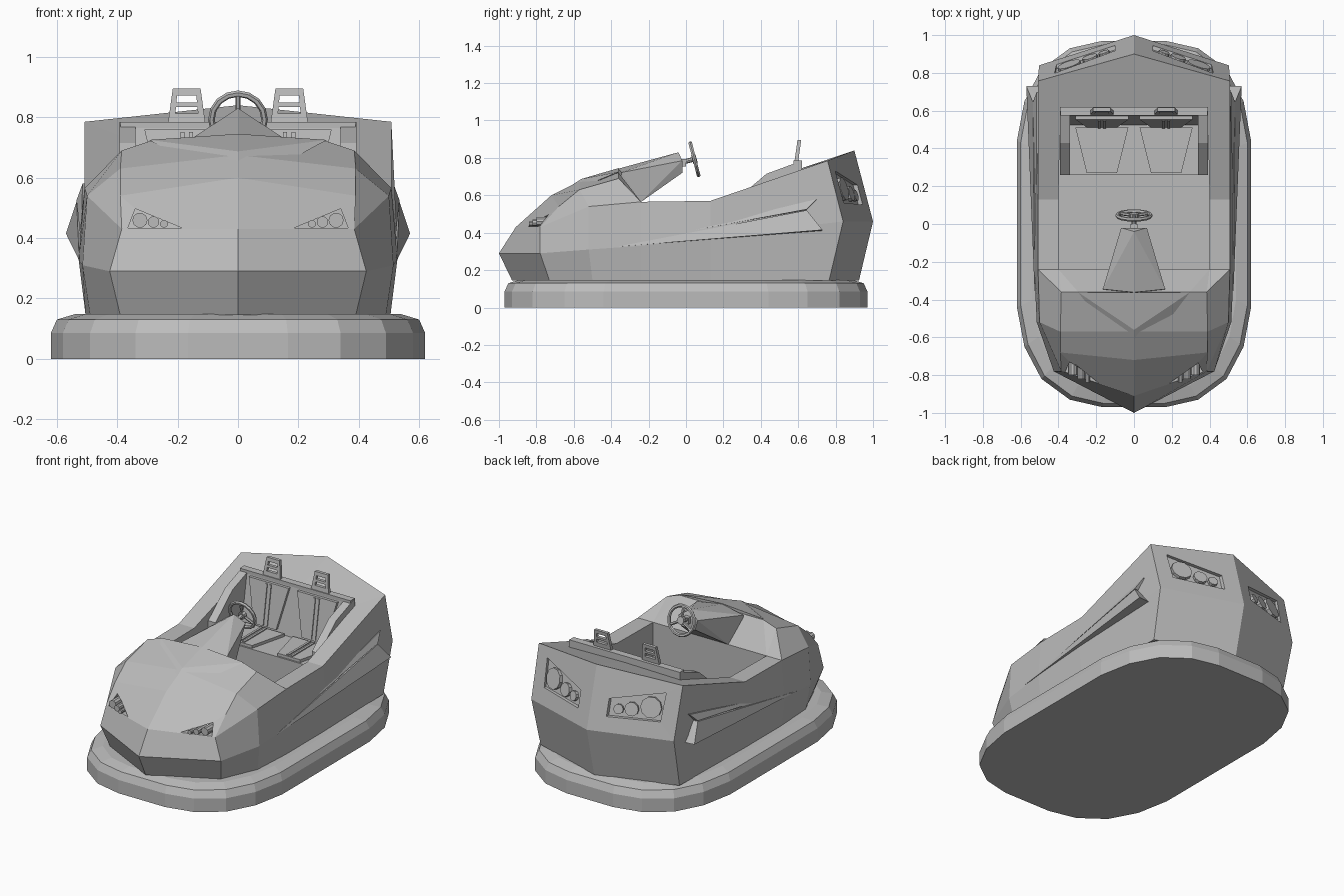
import bpy, bmesh
from math import radians, sin, cos, pi
from mathutils import Vector, Matrix

cube = bpy.data.objects.get("Cube")
if cube:
    bpy.data.objects.remove(cube)

grey = bpy.data.materials.new("plain_grey")
grey.use_nodes = True
grey.diffuse_color = (0.5, 0.5, 0.5, 1)
grey.node_tree.nodes["Principled BSDF"].inputs["Base Color"].default_value = (0.5, 0.5, 0.5, 1)


def finish(name, bm):
    bmesh.ops.remove_doubles(bm, verts=bm.verts, dist=0.0005)
    bmesh.ops.recalc_face_normals(bm, faces=bm.faces)
    me = bpy.data.meshes.new(name)
    bm.to_mesh(me)
    bm.free()
    me.materials.append(grey)
    ob = bpy.data.objects.new(name, me)
    bpy.context.collection.objects.link(ob)
    return ob


def flip(p):
    return (-p[0], p[1], p[2])


def half_mesh(name, faces):
    """Mesh from the faces of one half, mirrored across x."""
    bm = bmesh.new()
    for f in faces:
        bm.faces.new([bm.verts.new(p) for p in f])
        bm.faces.new([bm.verts.new(flip(p)) for p in reversed(f)])
    return finish(name, bm)


def hull(name, pts, both=False):
    bm = bmesh.new()
    for p in pts:
        bm.verts.new(p)
        if both:
            bm.verts.new(flip(p))
    out = bmesh.ops.convex_hull(bm, input=bm.verts)
    spare = [v for v in out["geom_interior"] if isinstance(v, bmesh.types.BMVert)]
    bmesh.ops.delete(bm, geom=spare, context="VERTS")
    bmesh.ops.dissolve_limit(bm, angle_limit=0.01, verts=bm.verts, edges=bm.edges)
    return finish(name, bm)


def pair(name, pts):
    return [hull("left_" + name, pts), hull("right_" + name, [flip(p) for p in pts])]


def box(x0, x1, y0, y1, z0, z1):
    return [(x, y, z) for x in (x0, x1) for y in (y0, y1) for z in (z0, z1)]


def rod(p, q, r, n=10):
    """Points of a cylinder between p and q, for hull()."""
    p, q = Vector(p), Vector(q)
    rot = (q - p).to_track_quat("Z", "Y")
    ring = [rot @ Vector((r * cos(2 * pi * i / n), r * sin(2 * pi * i / n), 0)) for i in range(n)]
    return [tuple(c + v) for c in (p, q) for v in ring]


# Rubber bumper: stacked rings
side = [(0.165, 0.97), (0.34, 0.93), (0.49, 0.82), (0.58, 0.65), (0.62, 0.44)]
outline = [(x, -y) for x, y in side] + [(x, y) for x, y in reversed(side)]
outline += [(-x, y) for x, y in reversed(outline)]
bm = bmesh.new()
rings = []
for inset, z in ((0, 0), (0, 0.085), (0.02, 0.13), (0.08, 0.148)):
    rings.append([bm.verts.new((x * (1 - inset / 0.62), y * (1 - inset / 0.97), z)) for x, y in outline])
n = len(outline)
for a, b in zip(rings, rings[1:]):
    for i in range(n):
        bm.faces.new((a[i], a[(i + 1) % n], b[(i + 1) % n], b[i]))
bm.faces.new(rings[0])
bm.faces.new(rings[-1])
finish("bumper", bm)

# Body shell: columns run from the nose round the side to the tail
low = [(x, y, 0.145) for x, y in
       ((0, -0.93), (0.39, -0.73), (0.49, -0.5), (0.505, -0.24), (0.505, 0.13), (0.49, 0.765), (0, 0.925))]
belt = [(0, -1, 0.29), (0.425, -0.78, 0.29), (0.515, -0.52, 0.31), (0.528, -0.24, 0.33),
        (0.528, 0.13, 0.38), (0.503, 0.84, 0.46), (0, 1, 0.46)]
top = [(0, -0.91, 0.43), (0.385, -0.78, 0.43), (0.5, -0.52, 0.54), (0.508, -0.24, 0.565),
       (0.508, 0.13, 0.57), (0.508, 0.757, 0.785), (0, 0.9, 0.84)]
faces = [low]
for a, b in ((low, belt), (belt, top)):
    faces += [(a[i], a[i + 1], b[i + 1], b[i]) for i in range(6)]
m0, m1 = (0, -0.72, 0.60), (0.39, -0.68, 0.54)
h0, h1 = (0, -0.57, 0.675), (0.39, -0.57, 0.63)
r0, r1, r2 = (0, -0.36, 0.72), (0.295, -0.36, 0.72), (0.385, -0.36, 0.69)
rim = [(0, -0.24, 0.565), (0.40, -0.24, 0.565), (0.40, 0.13, 0.57), (0.39, 0.62, 0.738), (0, 0.62, 0.745)]
floor = [(x, y, 0.3) for x, y, z in rim]
faces += [(top[0], top[1], m1, m0), (m0, m1, h1, h0), (top[1], top[2], h1, m1),
          (h0, r1, r0), (h0, h1, r2, r1), (h1, top[2], top[3], r2),
          (r0, r1, rim[1], rim[0]), (r1, r2, rim[1]), (r2, top[3], rim[1]), floor]
faces += [(top[i + 2], top[i + 3], rim[i + 1], rim[i]) for i in (1, 2, 3)]
faces += [(rim[i], rim[i + 1], floor[i + 1], floor[i]) for i in range(4)]
body = half_mesh("body", faces)


# Lamp recesses cut along the nose and tail slopes
def nose_y(x, z):
    return -0.91 + 0.34 * x + (z - 0.43)


def tail_y(x, z):
    return 1 - 0.3 * x - 0.263 * (z - 0.46)


def recess(shape, slope, outer, inner):
    pts = [(x, slope(x, z) + d, z) for x, z in shape for d in (outer, inner)]
    for cutter in pair("cutter", pts):
        cutter.hide_render = True
        mod = body.modifiers.new("recess", "BOOLEAN")
        mod.operation, mod.solver, mod.object = "DIFFERENCE", "EXACT", cutter
        bpy.context.view_layer.objects.active = body
        bpy.ops.object.modifier_apply(modifier=mod.name)
        bpy.data.objects.remove(cutter)


recess([(0.185, 0.433), (0.365, 0.433), (0.34, 0.497)], nose_y, -0.12, 0.05)
recess([(0.1, 0.55), (0.1, 0.655), (0.42, 0.73), (0.41, 0.56)], tail_y, 0.08, -0.025)
for x, z, r in ((0.325, 0.459, 0.025), (0.28, 0.453, 0.019), (0.245, 0.447, 0.013)):
    y = nose_y(x, z)
    pair("headlamp", rod((x, y + 0.06, z), (x, y - 0.03, z), r))
for x, z, r in ((0.345, 0.635, 0.064), (0.235, 0.61, 0.042), (0.16, 0.6, 0.03)):
    y = tail_y(x, z)
    pair("tail_lamp", rod((x - 0.012, y - 0.04, z - 0.01), (x, y - 0.004, z), r))

# Raised bonnet ridge and dashboard console
hull("bonnet_ridge", [(0, -0.75, 0.565), (0.295, -0.362, 0.725), (0, -0.56, 0.687),
                      (0, -0.362, 0.745), (0, -0.362, 0.65)], True)
hull("console", [(0, -0.362, 0.742), (0, -0.04, 0.83), (0.165, -0.345, 0.722), (0.068, -0.02, 0.785),
                 (0.13, -0.24, 0.565), (0.05, -0.02, 0.72), (0.13, -0.36, 0.565)], True)

# Side fins
pair("fin_blade", [(0.52, -0.11, 0.385), (0.515, 0.70, 0.58), (0.535, 0.645, 0.525),
                   (0.49, 0.70, 0.58), (0.49, 0.645, 0.52)])
pair("fin_skirt", [(0.526, -0.37, 0.325), (0.535, 0.645, 0.52), (0.57, 0.73, 0.415),
                   (0.49, 0.645, 0.52), (0.49, 0.73, 0.41)])

# Bench and its surround
hull("bench", box(-0.39, 0.39, 0.26, 0.62, 0.3, 0.47))
hull("backrest", [(0.345, 0.525, 0.47), (0.345, 0.575, 0.765), (0.345, 0.62, 0.765), (0.345, 0.62, 0.47)], True)
hull("surround_back", box(-0.39, 0.39, 0.575, 0.62, 0.6, 0.785))
for x in (0.34,):
    pair("surround_side", [(x + dx, y, z) for dx in (0, 0.052) for y, z in
                           ((0.26, 0.3), (0.26, 0.57), (0.43, 0.715), (0.62, 0.785), (0.62, 0.3))])


# Padded panels: u runs across, v along the cushion or up the backrest
def cushion(u, v, h):
    return (u, 0.265 + 0.245 * v, 0.47 + h)


def rest(u, v, h):
    return (u, 0.528 + 0.043 * v - h, 0.49 + 0.27 * v)


for place, name in ((cushion, "seat_cushion"), (rest, "seat_back")):
    pair(name, [place(0.17 + s * w, v, h) for s in (-1, 1) for w, v in ((0.08, 0.02), (0.14, 1)) for h in (0, 0.018)])
    for du in (-0.014, 0.014):
        pair(name + "_stripe", [place(0.17 + du + e, v, h) for e in (-0.007, 0.007)
                                for v in (0.05, 0.97) for h in (0.015, 0.024)])


# Slotted headrests
def headrest(u, t, d):
    return (0.17 + u * (0.062 - 0.016 * t), 0.588 + 0.016 * t + d, 0.78 + 0.115 * t)


for u0, u1, t0, t1 in ((-1, -0.65, 0, 1), (0.65, 1, 0, 1), (-1, 1, 0, 0.28), (-1, 1, 0.47, 0.6), (-1, 1, 0.8, 1)):
    pair("headrest", [headrest(u, t, d) for u in (u0, u1) for t in (t0, t1) for d in (-0.008, 0.012)])

# Steering wheel, tilted with its top towards the front
hub = Vector((0, 0.045, 0.793))
tilt = Matrix.Rotation(radians(14.5), 4, "X")
bpy.ops.mesh.primitive_torus_add(major_segments=16, minor_segments=6, major_radius=0.088, minor_radius=0.011,
                                 location=hub, rotation=(radians(104.5), 0, 0))
wheel = bpy.context.object
wheel.name = "steering_wheel"
wheel.data.materials.append(grey)
for a in (90, 210, 330):
    end = hub + tilt @ Vector((0.086 * cos(radians(a)), 0, 0.086 * sin(radians(a))))
    hull("wheel_spoke", rod(hub, end, 0.009, 6))
hull("wheel_hub", rod(hub + tilt @ Vector((0, -0.012, 0)), hub + tilt @ Vector((0, 0.012, 0)), 0.024))
hull("steering_column", rod((0, -0.03, 0.775), hub, 0.013, 8))
hull("column_mount", box(-0.018, 0.018, -0.03, 0, 0.755, 0.795))
